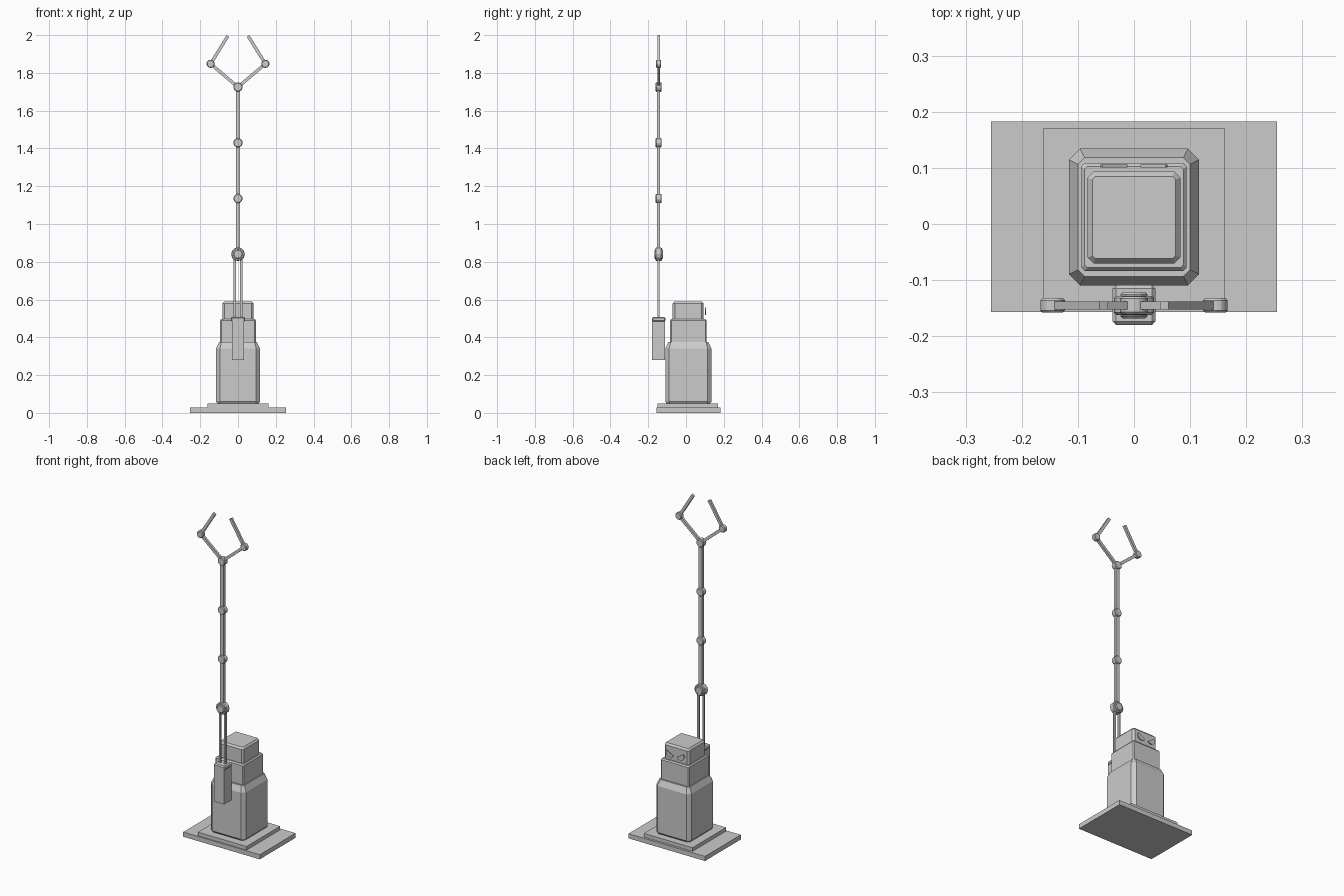
import bpy, bmesh, math
from mathutils import Vector, Matrix

if "Cube" in bpy.data.objects:
    bpy.data.objects.remove(bpy.data.objects["Cube"])

ARM_Y = -0.145


def finish(name, bm):
    bmesh.ops.recalc_face_normals(bm, faces=bm.faces[:])
    me = bpy.data.meshes.new(name)
    bm.to_mesh(me)
    bm.free()
    ob = bpy.data.objects.new(name, me)
    bpy.context.collection.objects.link(ob)
    return ob


def bevel(ob, width):
    m = ob.modifiers.new("bevel", 'BEVEL')
    m.width = width
    m.segments = 1
    m.limit_method = 'ANGLE'
    return ob


def box(name, x0, x1, y0, y1, z0, z1, bev=0):
    bm = bmesh.new()
    bmesh.ops.create_cube(bm, size=1)
    for v in bm.verts:
        v.co = Vector(((x0, x1)[v.co.x > 0], (y0, y1)[v.co.y > 0], (z0, z1)[v.co.z > 0]))
    ob = finish(name, bm)
    return bevel(ob, bev) if bev else ob


def loft(name, cy, rings):
    """Stack of chamfered rectangles: (z, half x, half y, corner chamfer)."""
    bm = bmesh.new()
    loops = []
    for z, a, b, c in rings:
        pts = [(a, -b + c), (a, b - c), (a - c, b), (-a + c, b),
               (-a, b - c), (-a, -b + c), (-a + c, -b), (a - c, -b)]
        loops.append([bm.verts.new((x, cy + y, z)) for x, y in pts])
    for lo, hi in zip(loops, loops[1:]):
        for i in range(8):
            bm.faces.new((lo[i], lo[(i + 1) % 8], hi[(i + 1) % 8], hi[i]))
    bm.faces.new(loops[0][::-1])
    bm.faces.new(loops[-1])
    return finish(name, bm)


def joint(name, x, z, r, half, bev=0.004):
    """Pivot drum with its axis along y."""
    bm = bmesh.new()
    mat = Matrix.Translation((x, ARM_Y, z)) @ Matrix.Rotation(math.pi / 2, 4, 'X')
    bmesh.ops.create_cone(bm, cap_ends=True, segments=12, radius1=r, radius2=r,
                          depth=2 * half, matrix=mat)
    return bevel(finish(name, bm), bev)


def bar(name, p, q, w, d):
    """Square bar between two (x, z) points in the arm plane."""
    a, b = Vector((p[0], ARM_Y, p[1])), Vector((q[0], ARM_Y, q[1]))
    ang = math.atan2(b.x - a.x, b.z - a.z)
    bm = bmesh.new()
    bmesh.ops.create_cube(bm, size=1, matrix=Matrix.Translation((a + b) / 2)
                          @ Matrix.Rotation(ang, 4, 'Y')
                          @ Matrix.Diagonal((w, d, (b - a).length, 1)))
    return finish(name, bm)


# base plates
box("base_plate", -0.255, 0.255, -0.157, 0.183, 0.0, 0.028)
box("upper_plate", -0.162, 0.162, -0.15, 0.17, 0.028, 0.05)

# body, neck and head
loft("body", 0.0125, [(0.05, 0.109, 0.115, 0.015), (0.06, 0.116, 0.122, 0.02),
                      (0.34, 0.116, 0.122, 0.02), (0.375, 0.1, 0.106, 0.012)])
loft("neck", 0.0125, [(0.37, 0.094, 0.096, 0.006), (0.49, 0.094, 0.096, 0.006),
                      (0.497, 0.088, 0.09, 0.005)])
loft("head", 0.0115, [(0.495, 0.083, 0.082, 0.011), (0.579, 0.083, 0.082, 0.011),
                      (0.59, 0.074, 0.073, 0.005)])

# slanted half-moon eyes on the rear face
for s, side in ((-1, "left"), (1, "right")):
    bm = bmesh.new()
    pts = []
    for i in range(9):
        t = math.pi + math.pi * i / 8
        u, v = 0.026 * math.cos(t), 0.026 * math.sin(t)
        k = math.radians(32)
        pts.append((s * (0.04 + u * math.cos(k) - v * math.sin(k) - 0.006),
                    0.543 + u * math.sin(k) + v * math.cos(k)))
    f = bm.faces.new([bm.verts.new((x, 0.101, z)) for x, z in pts])
    ext = bmesh.ops.extrude_face_region(bm, geom=[f])
    bmesh.ops.translate(bm, vec=(0, 0.005, 0),
                        verts=[g for g in ext["geom"] if isinstance(g, bmesh.types.BMVert)])
    finish("eye_" + side, bm)

# arm holder with collar
box("arm_holder", -0.033, 0.033, -0.18, -0.11, 0.28, 0.49)
box("holder_collar", -0.038, 0.038, -0.18, -0.109, 0.484, 0.508, 0.006)

# twin lower rods and shoulder pivot
for s, side in ((-1, "left"), (1, "right")):
    bar("lower_rod_" + side, (s * 0.017, 0.49), (s * 0.017, 0.83), 0.011, 0.012)
joint("shoulder_joint", 0, 0.84, 0.036, 0.017)
joint("shoulder_cap", 0, 0.84, 0.025, 0.023)

# straight arm segments with pivots
heights = [0.84, 1.135, 1.43, 1.725]
for i, (a, b) in enumerate(zip(heights, heights[1:]), 1):
    bar(f"arm_segment_{i}", (0, a), (0, b), 0.022, 0.017)
    joint(f"arm_joint_{i}", 0, b, 0.025, 0.016)

# two-finger claw
for s, side in ((-1, "left"), (1, "right")):
    k = (s * 0.145, 1.848)
    bar("claw_lower_" + side, (0, 1.725), k, 0.017, 0.014)
    joint("claw_joint_" + side, k[0], k[1], 0.022, 0.013)
    bar("claw_tip_" + side, k, (s * 0.054, 1.995), 0.017, 0.014)
